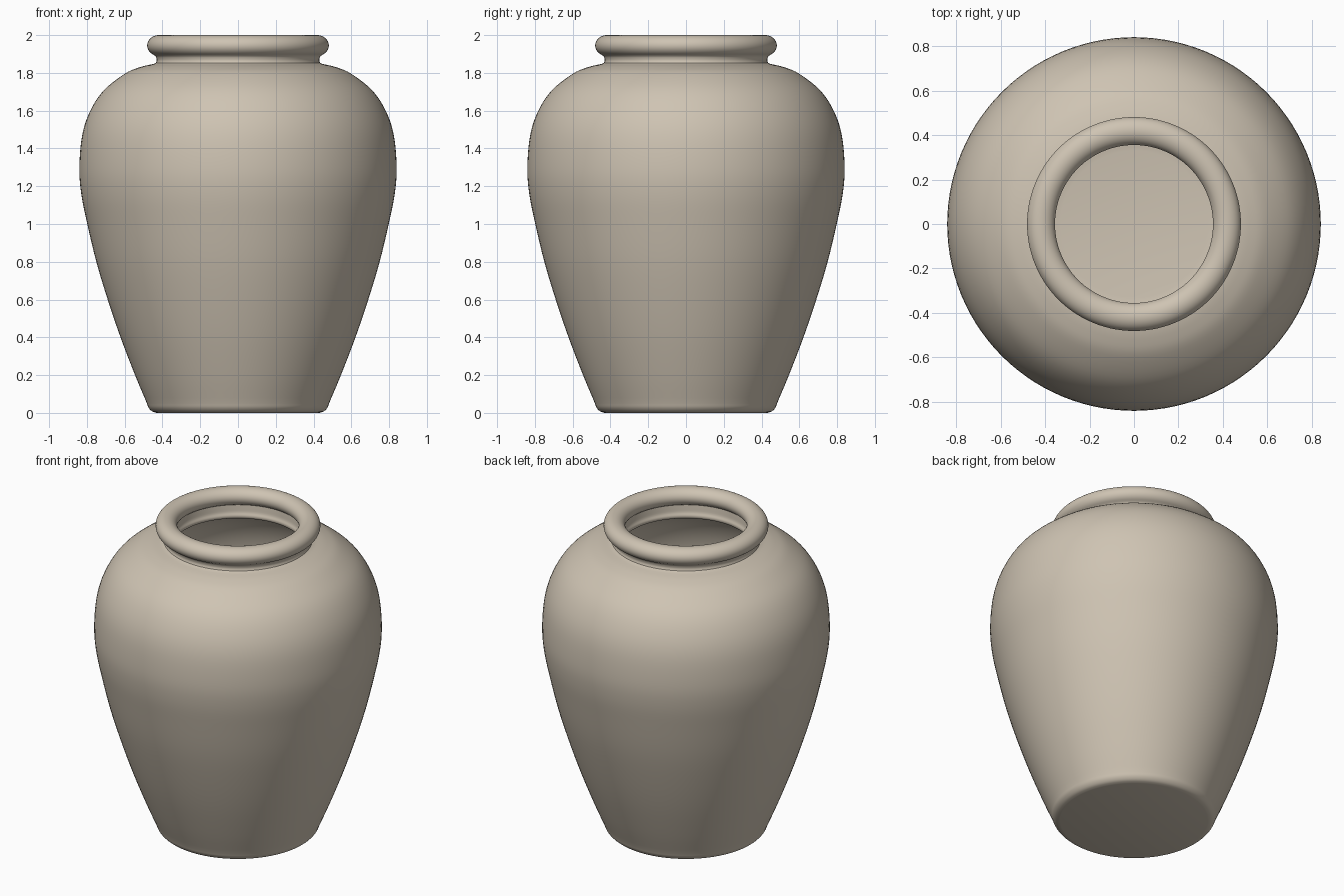
import bpy, bmesh, math
from mathutils import Matrix, Vector

if "Cube" in bpy.data.objects:
    bpy.data.objects.remove(bpy.data.objects["Cube"])


def smooth_path(pts, steps=5):
    """Catmull-Rom curve through (radius, height) points."""
    p = [Vector(q) for q in pts]
    p = [p[0] * 2 - p[1]] + p + [p[-1] * 2 - p[-2]]
    out = []
    for i in range(1, len(p) - 2):
        a, b, c, d = p[i - 1:i + 3]
        for s in range(steps):
            t = s / steps
            out.append(0.5 * (2 * b + (c - a) * t + (2 * a - 5 * b + 4 * c - d) * t ** 2
                              + (3 * b - a - 3 * c + d) * t ** 3))
    return out + [p[-2]]


def lathe(name, profile, mat, segs=112):
    """Revolve a profile whose two ends lie on the z axis."""
    bm = bmesh.new()
    inner = profile[1:-1]
    rings = []
    for i in range(segs):
        a = 2 * math.pi * i / segs
        rings.append([bm.verts.new((r * math.cos(a), r * math.sin(a), z)) for r, z in inner])
    bottom = bm.verts.new((0, 0, profile[0][1]))
    floor = bm.verts.new((0, 0, profile[-1][1]))
    for i in range(segs):
        u, v = rings[i], rings[(i + 1) % segs]
        bm.faces.new((bottom, v[0], u[0]))
        bm.faces.new((floor, u[-1], v[-1]))
        for j in range(len(inner) - 1):
            bm.faces.new((u[j], v[j], v[j + 1], u[j + 1]))
    bmesh.ops.recalc_face_normals(bm, faces=bm.faces)
    me = bpy.data.meshes.new(name)
    bm.to_mesh(me)
    bm.free()
    me.materials.append(mat)
    ob = bpy.data.objects.new(name, me)
    bpy.context.collection.objects.link(ob)
    bpy.context.view_layer.objects.active = ob
    ob.select_set(True)
    bpy.ops.object.shade_smooth_by_angle(angle=math.radians(40))
    return ob


clay = bpy.data.materials.new("pale clay")
clay.diffuse_color = (0.62, 0.55, 0.45, 1)
clay.use_nodes = True
clay.node_tree.nodes["Principled BSDF"].inputs["Base Color"].default_value = clay.diffuse_color

# Outer wall: rounded foot, tapering body, full shoulder
foot = smooth_path([(0.43, 0), (0.455, 0.008), (0.473, 0.027), (0.482, 0.05)], 3)
body = smooth_path([(0.482, 0.05), (0.545, 0.2), (0.622, 0.4), (0.69, 0.6), (0.75, 0.8),
                    (0.798, 1.0), (0.83, 1.16), (0.84, 1.3), (0.825, 1.47), (0.782, 1.6),
                    (0.71, 1.708), (0.60, 1.795), (0.52, 1.83), (0.445, 1.848)])
# Neck groove and rolled rim
neck = smooth_path([(0.434, 1.853), (0.43, 1.868), (0.434, 1.886)], 3)
rim = [Vector((0.418 + 0.063 * math.cos(a), 1.945 + 0.055 * math.sin(a)))
       for a in (math.radians(-62 + 304 * k / 32) for k in range(33))]
# Inner wall and floor
throat = smooth_path([(0.387, 1.88), (0.384, 1.85), (0.376, 1.83), (0.382, 1.812), (0.41, 1.802)], 3)
inside = smooth_path([(0.50, 1.783), (0.575, 1.752), (0.675, 1.672), (0.738, 1.575),
                      (0.776, 1.455), (0.79, 1.3), (0.78, 1.165), (0.749, 1.01), (0.70, 0.81),
                      (0.64, 0.615), (0.572, 0.418), (0.497, 0.22), (0.45, 0.11), (0.41, 0.065),
                      (0.33, 0.05)])

profile = [Vector((0, 0))] + foot + body[1:] + neck + rim + throat + inside + [Vector((0, 0.05))]
lathe("vase", [tuple(p) for p in profile], clay)
